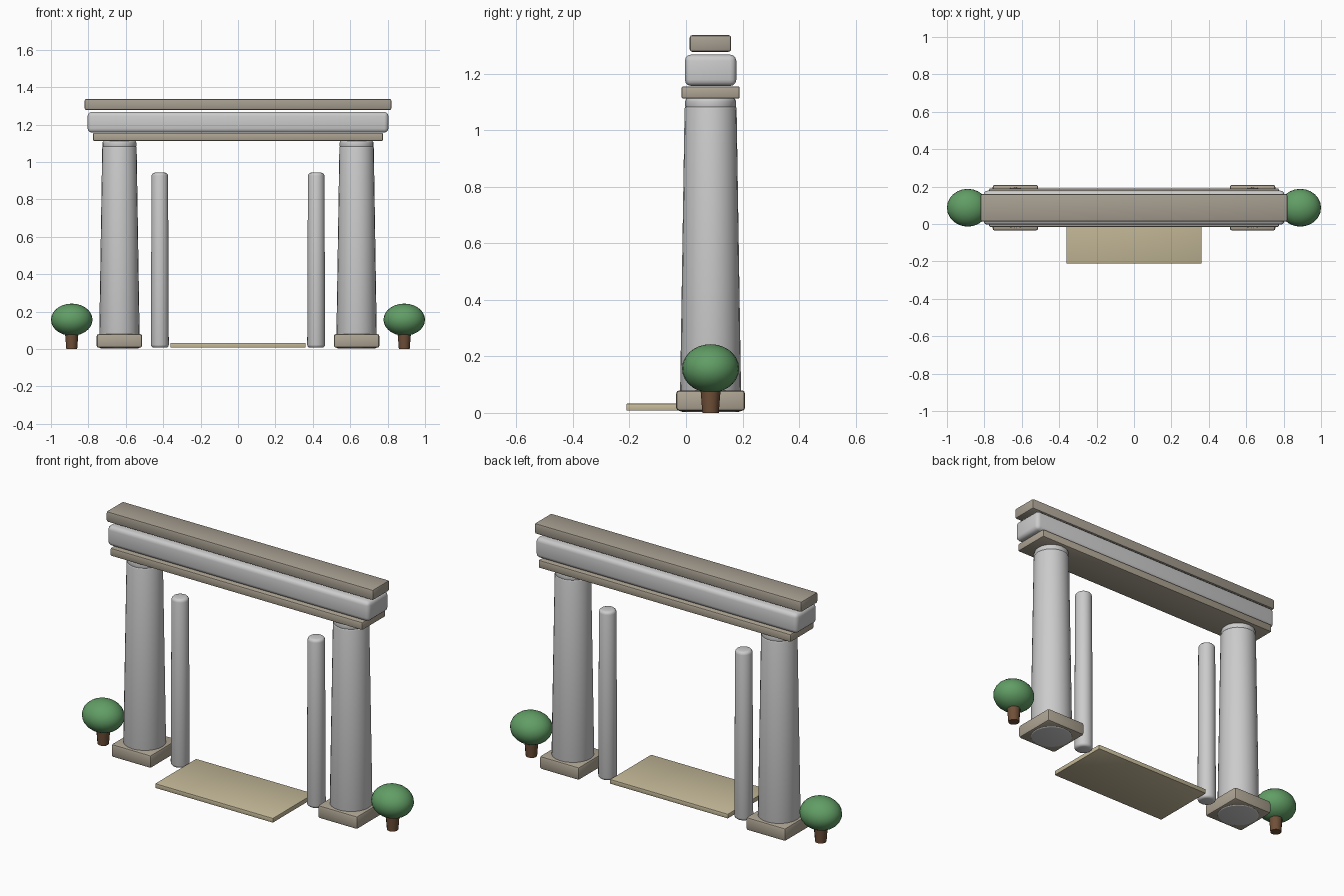
import bpy, math

if "Cube" in bpy.data.objects:
    bpy.data.objects.remove(bpy.data.objects["Cube"])

YC = 0.087  # depth line shared by columns, lintel and shrubs


def material(name, rgb):
    m = bpy.data.materials.new(name)
    m.diffuse_color = (*rgb, 1)
    m.use_nodes = True
    m.node_tree.nodes["Principled BSDF"].inputs["Base Color"].default_value = m.diffuse_color
    return m


stone = material("tan_stone", (0.42, 0.37, 0.29))
cap = material("brown_stone", (0.38, 0.34, 0.28))
sand = material("sand", (0.56, 0.49, 0.32))
leaf = material("leaf", (0.12, 0.34, 0.13))
bark = material("bark", (0.16, 0.08, 0.04))


def finish(name, mat=None, bevel=0, segments=2):
    ob = bpy.context.object
    ob.name = name
    bpy.ops.object.transform_apply(location=False, rotation=False, scale=True)
    if mat:
        ob.data.materials.append(mat)
    if bevel:
        b = ob.modifiers.new("Bevel", "BEVEL")
        b.width, b.segments, b.limit_method = bevel, segments, "ANGLE"
        b.angle_limit = math.radians(40)
        bpy.ops.object.modifier_apply(modifier="Bevel")
    bpy.ops.object.shade_smooth_by_angle(angle=math.radians(35))
    return ob


def box(name, x, y, z, mat=None, bevel=0.008, segments=2):
    """Bevelled box from (min, max) ranges."""
    r = (x, y, z)
    bpy.ops.mesh.primitive_cube_add(size=1, location=[(a + b) / 2 for a, b in r])
    bpy.context.object.scale = [b - a for a, b in r]
    return finish(name, mat, bevel, segments)


def cone(name, x, y, z0, z1, r0, r1, mat=None, bevel=0.0, sides=24, segments=3):
    bpy.ops.mesh.primitive_cone_add(vertices=sides, radius1=r0, radius2=r1,
                                    depth=z1 - z0, location=(x, y, (z0 + z1) / 2))
    return finish(name, mat, bevel, segments)


# Paired parts on both sides
for side, s in (("left", -1), ("right", 1)):
    cx = s * 0.634
    box(f"{side}_column_plinth", (cx - 0.122, cx + 0.122), (YC - 0.122, YC + 0.122),
        (0.007, 0.08), stone, 0.012)
    cone(f"{side}_column_shaft", cx, YC, 0.004, 1.085, 0.109, 0.092, None, 0.008)
    cone(f"{side}_column_neck", cx, YC, 1.075, 1.114, 0.09, 0.09, None, 0.011)

    # slim inner posts
    cone(f"{side}_inner_post", s * 0.418, 0.09, 0.007, 0.943, 0.048, 0.044,
         None, 0.016)

    # shrubs
    tx = s * 0.889
    cone(f"{side}_shrub_trunk", tx, YC, 0.0, 0.10, 0.029, 0.037, bark, sides=12)
    bpy.ops.mesh.primitive_uv_sphere_add(segments=24, ring_count=14, radius=1,
                                         location=(tx, YC, 0.157))
    bpy.context.object.scale = (0.111, 0.101, 0.086)
    finish(f"{side}_shrub_crown", leaf)

# Stacked lintel
box("lintel_lower_slab", (-0.775, 0.775), (-0.016, 0.19), (1.112, 1.156), stone, 0.007)
box("lintel_beam", (-0.804, 0.804), (-0.004, 0.178), (1.157, 1.268), None, 0.022, 3)
box("lintel_cap", (-0.82, 0.82), (0.013, 0.16), (1.278, 1.337), cap, 0.009)

# Threshold platform between the posts
box("threshold", (-0.362, 0.362), (-0.211, 0.15), (0.008, 0.033), sand, 0.003)
